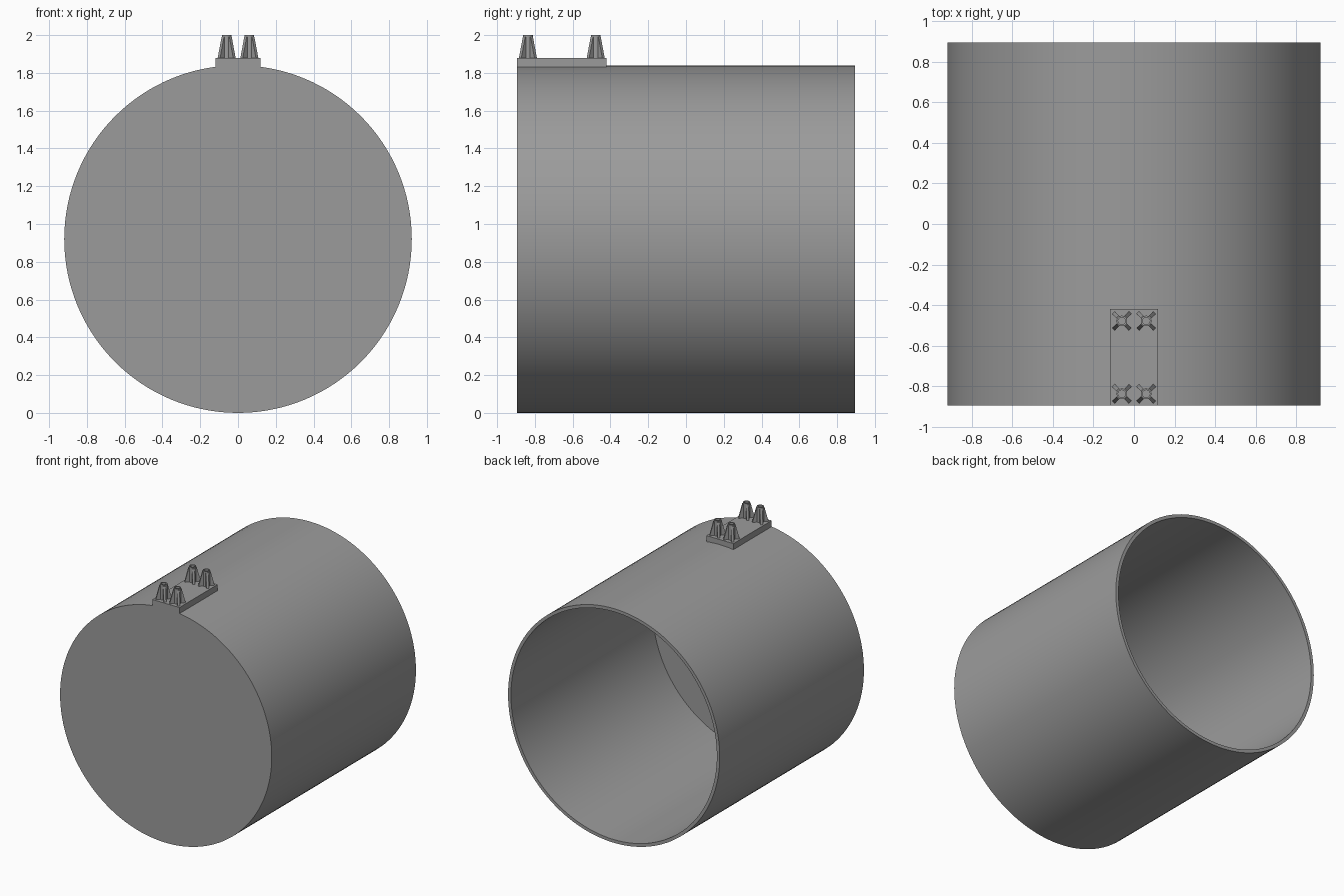
import bpy, bmesh, math
from mathutils import Matrix, Vector

if "Cube" in bpy.data.objects:
    bpy.data.objects.remove(bpy.data.objects["Cube"])

grey = bpy.data.materials.new("plain grey")
grey.diffuse_color = (0.33, 0.33, 0.33, 1)
grey.use_nodes = True
grey.node_tree.nodes["Principled BSDF"].inputs["Base Color"].default_value = grey.diffuse_color

R, WALL, FRONT, BACK, FLOOR = 0.92, 0.025, -0.895, 0.895, 0.03
PLATE_TOP = 1.88


def finish(bm, name, smooth=False):
    bmesh.ops.recalc_face_normals(bm, faces=bm.faces)
    mesh = bpy.data.meshes.new(name)
    bm.to_mesh(mesh)
    bm.free()
    mesh.materials.append(grey)
    ob = bpy.data.objects.new(name, mesh)
    bpy.context.collection.objects.link(ob)
    if smooth:
        bpy.ops.object.select_all(action='DESELECT')
        ob.select_set(True)
        bpy.context.view_layer.objects.active = ob
        bpy.ops.object.shade_smooth_by_angle(angle=math.radians(30))
    return ob


def lathe(bm, profile, sides):
    """Revolve (radius, height) points about z; radius 0 ends become caps."""
    rings = []
    for r, z in profile:
        rings.append([bm.verts.new((r * math.cos(2 * math.pi * i / sides),
                                    r * math.sin(2 * math.pi * i / sides), z))
                      for i in range(sides)])
    for a, b in zip(rings, rings[1:]):
        for i in range(sides):
            j = (i + 1) % sides
            bm.faces.new((a[i], a[j], b[j], b[i]))
    bm.faces.new(rings[0])
    bm.faces.new(rings[-1])


# Hollow drum: closed at the front, open at the back
bm = bmesh.new()
length = BACK - FRONT
lathe(bm, [(R, 0), (R, length), (R - WALL, length), (R - WALL, FLOOR)], 128)
bm.transform(Matrix.Translation((0, FRONT, R)) @ Matrix.Rotation(-math.pi / 2, 4, 'X'))
finish(bm, "drum", True)

# Mounting plate, sunk into the top of the drum wall
bm = bmesh.new()
bmesh.ops.create_cube(bm, size=1)
bm.transform(Matrix.Translation((0, -0.6575, (PLATE_TOP + 1.828) / 2))
             @ Matrix.Diagonal((0.236, 0.475, PLATE_TOP - 1.828, 1)))
finish(bm, "mounting_plate")


def post(x, y):
    place = Matrix.Translation((x, y, PLATE_TOP))
    # Round post with a bore
    bm = bmesh.new()
    lathe(bm, [(0.026, 0), (0.026, 0.12), (0.018, 0.12), (0.018, 0.005)], 32)
    bm.transform(place)
    finish(bm, "post", True)
    # Four tapered diagonal fins
    bm = bmesh.new()
    outline = [(0.019, 0), (0.058, 0), (0.029, 0.11), (0.019, 0.11)]
    for k in range(4):
        turn = Matrix.Rotation(math.pi / 4 + k * math.pi / 2, 3, 'Z')
        a, b = [[bm.verts.new(turn @ Vector((r, s * 0.009, z))) for r, z in outline]
                for s in (-1, 1)]
        bm.faces.new(a)
        bm.faces.new(b)
        for i in range(4):
            j = (i + 1) % 4
            bm.faces.new((a[i], a[j], b[j], b[i]))
    bm.transform(place)
    finish(bm, "post_fins")


for x in (-0.06, 0.06):
    for y in (-0.837, -0.478):
        post(x, y)
